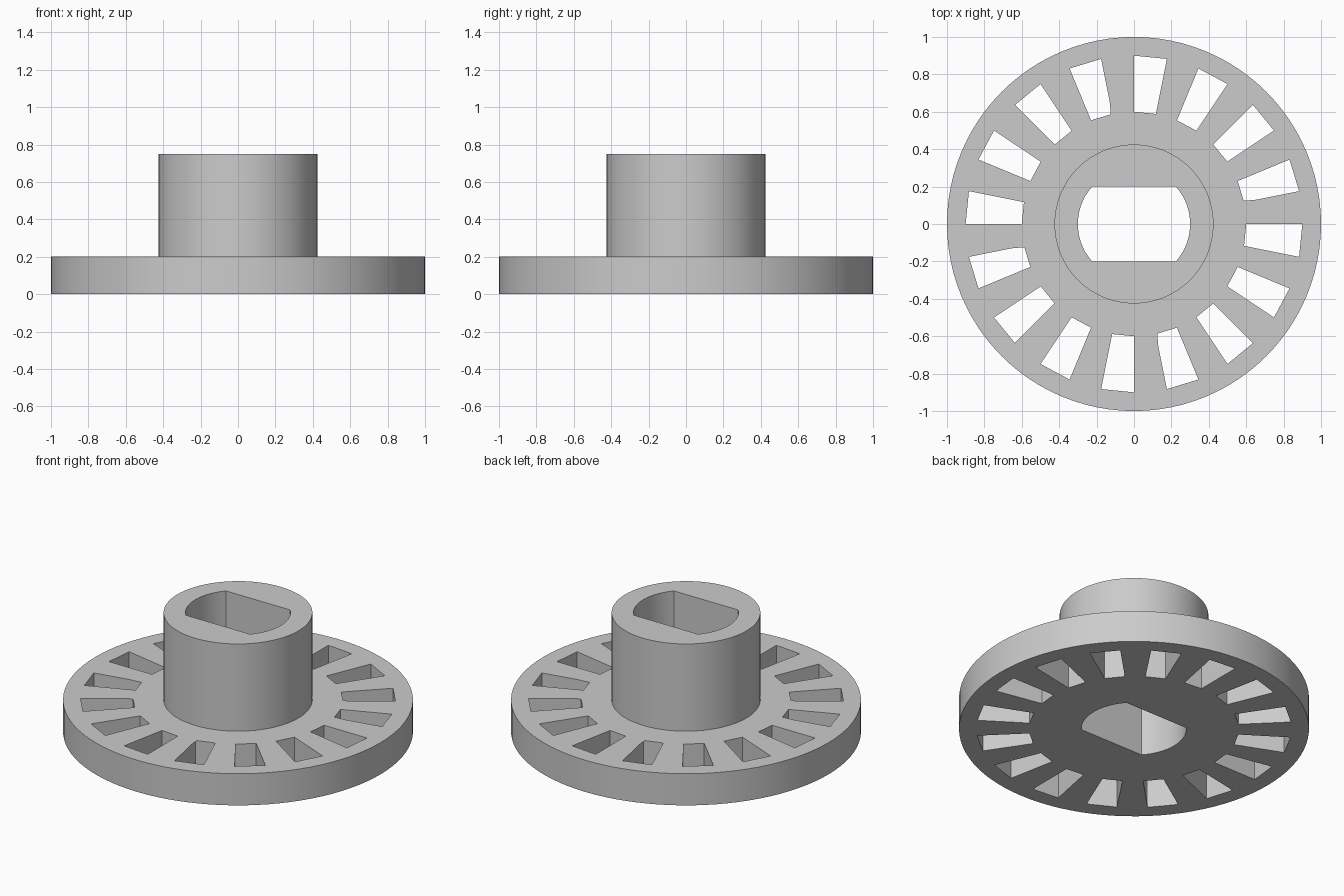
import bpy, bmesh
from math import cos, sin, pi, radians, asin

cube = bpy.data.objects.get("Cube")
if cube:
    bpy.data.objects.remove(cube, do_unlink=True)

# Dimensions
DISC_R, DISC_H = 1.0, 0.2
HUB_R, TOP = 0.425, 0.75
BORE_R, FLAT_Y = 0.3, 0.2
SLOTS, SLOT_IN, SLOT_OUT = 16, 0.6, 0.9
SEGMENTS = 96

grey = bpy.data.materials.new("plain grey")
grey.use_nodes = True
grey.diffuse_color = (0.6, 0.6, 0.6, 1)
grey.node_tree.nodes["Principled BSDF"].inputs["Base Color"].default_value = (0.6, 0.6, 0.6, 1)


def polar(r, a):
    return r * cos(a), r * sin(a)


def add_prism(bm, outline, z0, z1):
    """Extrude a counter-clockwise outline from z0 to z1."""
    low = [bm.verts.new((x, y, z0)) for x, y in outline]
    high = [bm.verts.new((x, y, z1)) for x, y in outline]
    bm.faces.new(low[::-1])
    bm.faces.new(high)
    for i in range(len(low)):
        j = (i + 1) % len(low)
        bm.faces.new((low[i], low[j], high[j], high[i]))


def make_object(name, bm):
    mesh = bpy.data.meshes.new(name)
    bm.to_mesh(mesh)
    bm.free()
    mesh.materials.append(grey)
    obj = bpy.data.objects.new(name, mesh)
    bpy.context.collection.objects.link(obj)
    return obj


# Stepped solid: disc and hub in one turned body
bm = bmesh.new()
profile = [(DISC_R, 0), (DISC_R, DISC_H), (HUB_R, DISC_H), (HUB_R, TOP)]
rings = [[bm.verts.new((*polar(r, 2 * pi * i / SEGMENTS), z)) for i in range(SEGMENTS)]
         for r, z in profile]
for a, b in zip(rings, rings[1:]):
    for i in range(SEGMENTS):
        j = (i + 1) % SEGMENTS
        bm.faces.new((a[i], a[j], b[j], b[i]))
bm.faces.new(rings[0][::-1])
bm.faces.new(rings[-1])
wheel = make_object("slotted_disc_with_hub", bm)

# Cutters: tapered slots around the disc
bm = bmesh.new()
step = 2 * pi / SLOTS
for k in range(SLOTS):
    end = k * step
    start = end - step / 2
    add_prism(bm, [polar(SLOT_IN, start), polar(SLOT_OUT, start),
                   polar(SLOT_OUT, end), polar(SLOT_IN, end)], -0.1, DISC_H + 0.1)

# Cutter: round bore with two flats
half = asin(FLAT_Y / BORE_R)
arc = [-half + 2 * half * i / 20 for i in range(21)]
add_prism(bm, [polar(BORE_R, a + turn) for turn in (0, pi) for a in arc], -0.1, TOP + 0.1)
cutter = make_object("slot_and_bore_cutter", bm)
cutter.hide_render = True

# Cut the openings
cut = wheel.modifiers.new("openings", "BOOLEAN")
cut.operation = "DIFFERENCE"
cut.solver = "EXACT"
cut.object = cutter
bpy.ops.object.select_all(action="DESELECT")
bpy.context.view_layer.objects.active = wheel
wheel.select_set(True)
bpy.ops.object.modifier_apply(modifier=cut.name)
bpy.data.objects.remove(cutter, do_unlink=True)
bpy.ops.object.shade_smooth_by_angle(angle=radians(30))
